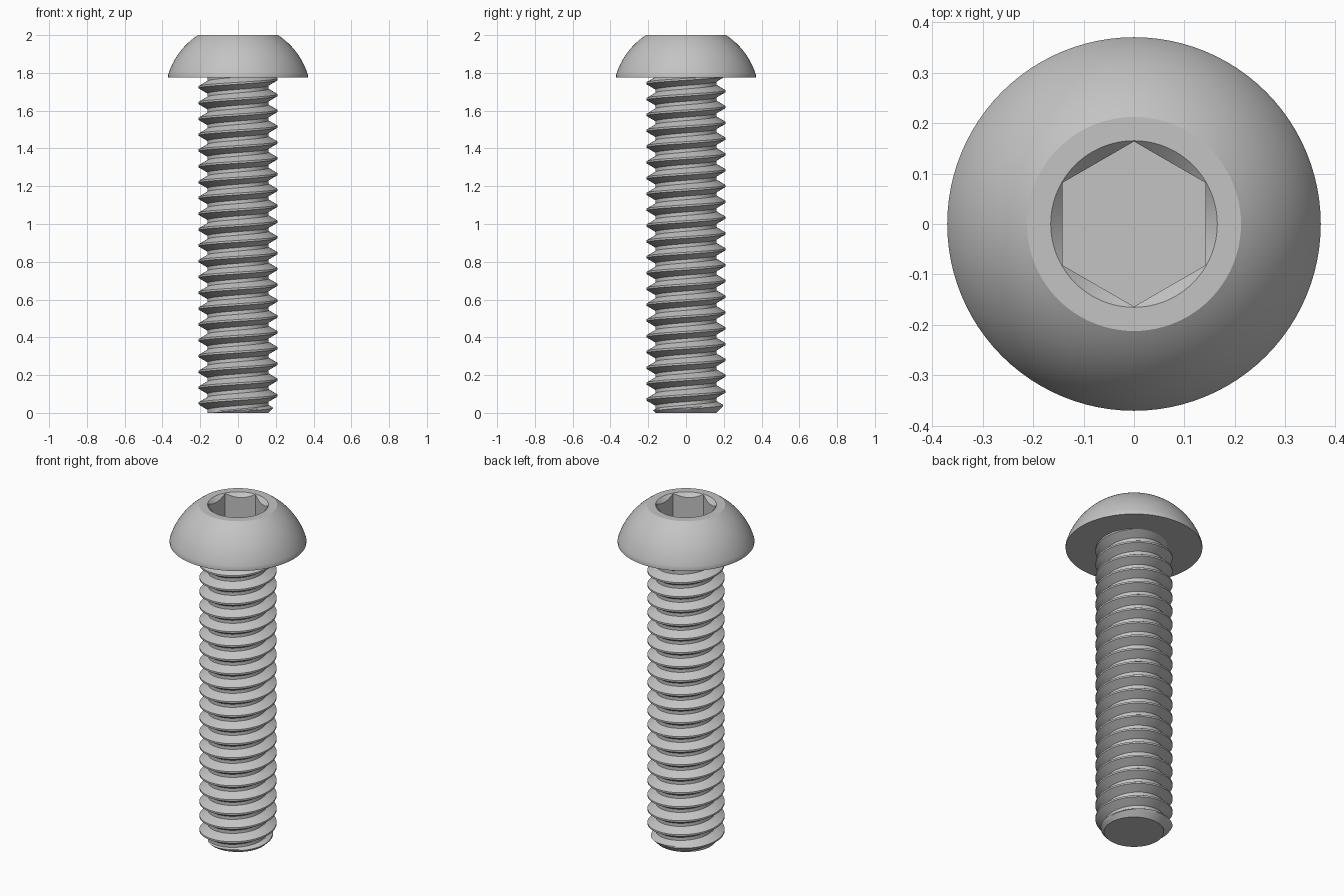
import bpy, bmesh, math
from mathutils import Matrix

cube = bpy.data.objects.get("Cube")
if cube:
    bpy.data.objects.remove(cube)

SEGMENTS = 96
SHAFT_TOP, HEAD_BASE = 1.79, 1.775
CREST, ROOT, PITCH = 0.209, 0.162, 0.0837

steel = bpy.data.materials.new("grey steel")
steel.use_nodes = True
color = (0.55, 0.55, 0.55, 1)
steel.diffuse_color = color
steel.node_tree.nodes["Principled BSDF"].inputs["Base Color"].default_value = color


def make_object(name, bm):
    bmesh.ops.recalc_face_normals(bm, faces=bm.faces)
    mesh = bpy.data.meshes.new(name)
    bm.to_mesh(mesh)
    bm.free()
    mesh.materials.append(steel)
    obj = bpy.data.objects.new(name, mesh)
    bpy.context.collection.objects.link(obj)
    return obj


def frustum(name, r_low, r_high, z_low, z_high, sides, turn=0.0):
    bm = bmesh.new()
    place = Matrix.Translation((0, 0, (z_low + z_high) / 2)) @ Matrix.Rotation(turn, 4, "Z")
    bmesh.ops.create_cone(bm, cap_ends=True, segments=sides, radius1=r_low,
                          radius2=r_high, depth=z_high - z_low, matrix=place)
    return make_object(name, bm)


def select_only(obj):
    bpy.ops.object.select_all(action="DESELECT")
    obj.select_set(True)
    bpy.context.view_layer.objects.active = obj


# Threaded shaft: a helical ribbon, trimmed flat at both ends, with a chamfered tip
def threaded_shaft():
    half_crest, half_root = 0.06, 0.11
    profile = [(-half_crest, CREST), (half_crest, CREST)]
    steps = 4
    for i in range(1, steps + 1):
        f = i / steps
        profile.append((half_crest + f * (0.5 - half_root - half_crest),
                        CREST + f * (ROOT - CREST)))
    for i in range(steps):
        f = i / steps
        profile.append((0.5 + half_root + f * (0.5 - half_root - half_crest),
                        ROOT + f * (CREST - ROOT)))
    count = len(profile)
    turns = range(-2, math.ceil(SHAFT_TOP / PITCH) + 2)
    bm = bmesh.new()
    rows = []
    for turn in turns:
        for offset, radius in profile:
            row = []
            for k in range(SEGMENTS):
                a = math.tau * k / SEGMENTS
                z = PITCH * (turn + offset + k / SEGMENTS + 0.1)
                r = min(radius, ROOT + max(z, 0))
                if z >= SHAFT_TOP:
                    r = ROOT
                z = min(max(z, 0), SHAFT_TOP)
                row.append(bm.verts.new((r * math.cos(a), r * math.sin(a), z)))
            rows.append(row)
    for j in range(len(rows) - 1):
        for k in range(SEGMENTS):
            if k < SEGMENTS - 1:
                low, high = rows[j][k + 1], rows[j + 1][k + 1]
            elif j + count + 1 < len(rows):
                low, high = rows[j + count][0], rows[j + count + 1][0]
            else:
                continue
            bm.faces.new((rows[j][k], low, high, rows[j + 1][k]))
    bmesh.ops.remove_doubles(bm, verts=bm.verts, dist=0.00005)
    bmesh.ops.holes_fill(bm, edges=[e for e in bm.edges if e.is_boundary], sides=0)
    return make_object("threaded_shaft", bm)


# Button head: a spherical dome with a short rim and a flat top
def button_head():
    rim, flat, dome = 0.37, 0.212, 0.387
    centre = 2 - math.sqrt(dome ** 2 - flat ** 2)
    start, end = math.acos(rim / dome), math.acos(flat / dome)
    points = [(0, HEAD_BASE), (rim, HEAD_BASE)]
    steps = 20
    for i in range(steps + 1):
        a = start + (end - start) * i / steps
        points.append((dome * math.cos(a), centre + dome * math.sin(a)))
    points.append((0, 2))
    bm = bmesh.new()
    verts = [bm.verts.new((x, 0, z)) for x, z in points]
    edges = [bm.edges.new(pair) for pair in zip(verts, verts[1:])]
    bmesh.ops.spin(bm, geom=verts + edges, cent=(0, 0, 0), axis=(0, 0, 1),
                   angle=math.tau, steps=SEGMENTS, use_merge=True)
    bmesh.ops.remove_doubles(bm, verts=bm.verts, dist=0.0001)
    return make_object("button_head", bm)


shaft = threaded_shaft()
head = button_head()

# Hex socket with a conical lead-in, cut into the head
cutters = [
    frustum("socket_cutter", 0.1635, 0.1635, 1.85, 2.1, 6, math.pi / 6 * 0),
    frustum("lead_in_cutter", 0.125, 0.205, 1.96, 2.04, SEGMENTS),
]
# Turn the hexagon so that two corners lie on the y axis
hexagon = cutters[0].data
first = hexagon.vertices[0].co
hexagon.transform(Matrix.Rotation(math.pi / 2 - math.atan2(first.y, first.x), 4, "Z"))

for cutter in cutters:
    cutter.hide_render = True
    cut = head.modifiers.new(cutter.name, "BOOLEAN")
    cut.operation = "DIFFERENCE"
    cut.solver = "EXACT"
    cut.object = cutter
    select_only(head)
    bpy.ops.object.modifier_apply(modifier=cut.name)
for cutter in cutters:
    bpy.data.objects.remove(cutter)

for part in (shaft, head):
    select_only(part)
    bpy.ops.object.shade_smooth_by_angle(angle=math.radians(25))
